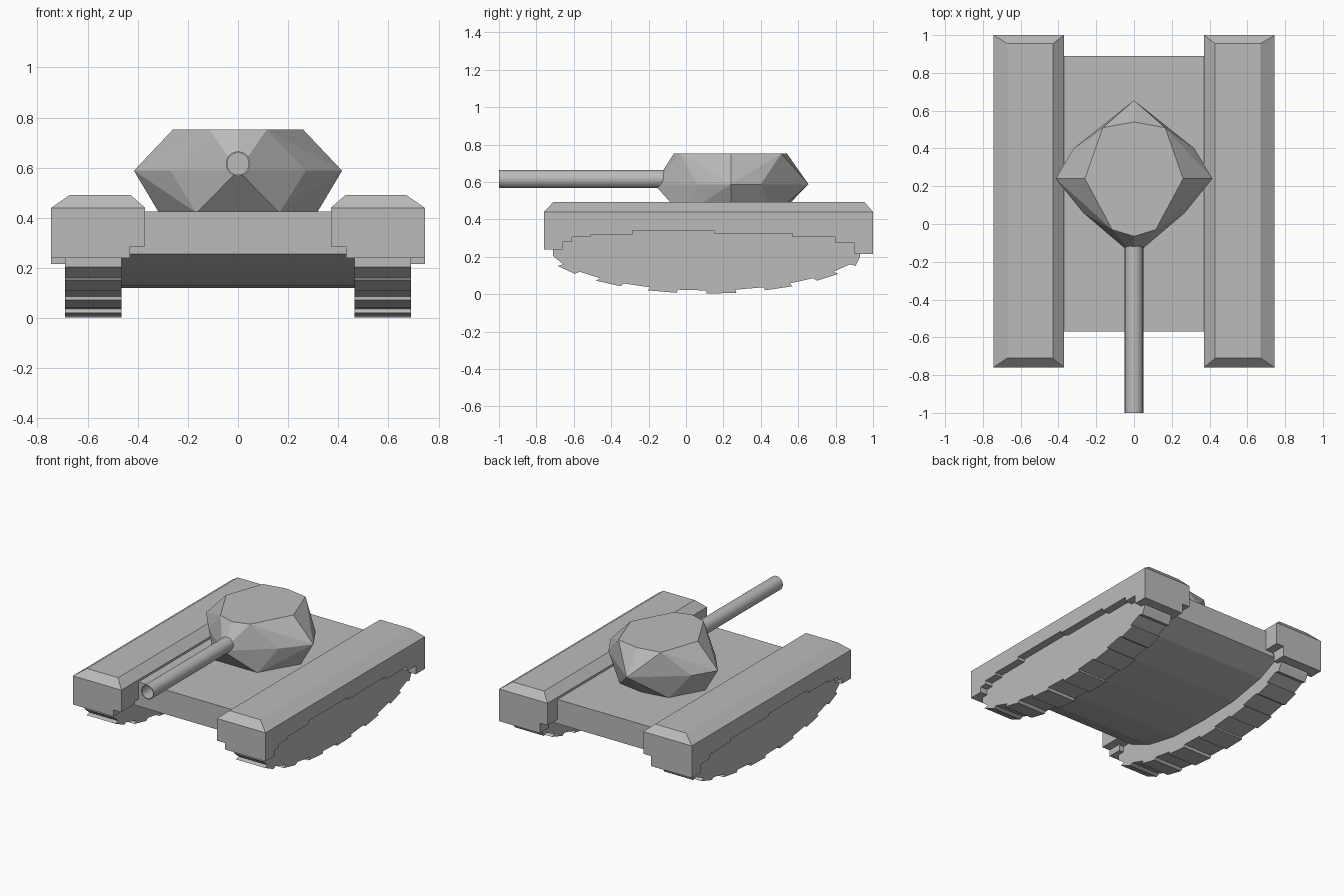
import bpy, bmesh
from math import sin, cos, radians
from mathutils import Matrix

cube = bpy.data.objects.get("Cube")
if cube:
    bpy.data.objects.remove(cube)

GREY = (0.5, 0.5, 0.5, 1)
grey = bpy.data.materials.new("plain grey")
grey.use_nodes = True
grey.diffuse_color = GREY
grey.node_tree.nodes["Principled BSDF"].inputs["Base Color"].default_value = GREY


def finish(name, bm, mirror=False):
    bmesh.ops.recalc_face_normals(bm, faces=bm.faces)
    mesh = bpy.data.meshes.new(name)
    bm.to_mesh(mesh)
    bm.free()
    mesh.materials.append(grey)
    ob = bpy.data.objects.new(name, mesh)
    bpy.context.collection.objects.link(ob)
    if mirror:
        ob.modifiers.new("Mirror", "MIRROR").use_mirror_merge = False
    return ob


def extrude_side(name, outline, x0, x1, mirror=False):
    """Extrude a side outline of (y, z) points from x0 to x1."""
    bm = bmesh.new()
    face = bm.faces.new([bm.verts.new((x0, y, z)) for y, z in outline])
    new = bmesh.ops.extrude_face_region(bm, geom=[face])["geom"]
    moved = [v for v in new if isinstance(v, bmesh.types.BMVert)]
    bmesh.ops.translate(bm, verts=moved, vec=(x1 - x0, 0, 0))
    return finish(name, bm, mirror)


# Hull with a rounded belly
extrude_side("hull", [(-.57, .425), (-.57, .255), (-.4, .18), (-.15, .13), (.15, .12),
                      (.45, .13), (.72, .18), (.89, .255), (.89, .425)], -.465, .465)

# Tracks: half ellipse with alternating raised pads
track = []
for a in range(-70, 70, 10):
    raised = (a // 10) % 2 == 0
    ry, rz = (.92, .297) if raised else (.885, .28)
    for t in (radians(a), radians(a + 10)):
        y = min(max(.11 + ry * sin(t), -.71), .93)
        track.append((y, .3 - rz * cos(t)))
track += [(.93, .36), (-.71, .36)]
extrude_side("track", track, .465, .69, True)

# Fender skirts: stepped lower edge over the track
steps = [(-.76, .24), (-.66, .28), (-.61, .305), (-.51, .32), (-.285, .34),
         (.15, .325), (.57, .305), (.8, .275), (.9, .215)]
ends = [y for y, z in steps[1:]] + [1]


def skirt_outline(lowest):
    points = []
    for (y, z), y_end in zip(steps, ends):
        z = max(z, lowest)
        points += [(y, z), (y_end, z)]
    clean = [p for i, p in enumerate(points) if i == 0 or p != points[i - 1]]
    return clean + [(1, .44), (-.76, .44)]


extrude_side("fender_outer", skirt_outline(0), .43, .745, True)
extrude_side("fender_inner_lip", skirt_outline(.285), .37, .43, True)

# Fender tops with sloping edges
bm = bmesh.new()
for x0, x1, y0, y1, z in ((.37, .745, -.76, 1, .44), (.43, .67, -.71, .955, .492)):
    for x in (x0, x1):
        for y in (y0, y1):
            bm.verts.new((x, y, z))
bmesh.ops.convex_hull(bm, input=bm.verts)
bmesh.ops.dissolve_limit(bm, angle_limit=.01, verts=bm.verts, edges=bm.edges)
finish("fender_top", bm, True)

# Faceted turret: three rings of half points, mirrored and wrapped
rings = {.752: [(0, -.065), (.115, -.03), (.26, .24), (.165, .51), (0, .54)],
         .588: [(0, -.17), (.27, .06), (.415, .24), (.32, .4), (0, .655)],
         .42: [(.165, -.02), (.315, .24), (.19, .46), (0, .49)]}
bm = bmesh.new()
for z, ring in rings.items():
    for x, y in ring:
        for side in ((1, -1) if x else (1,)):
            bm.verts.new((side * x, y, z))
bmesh.ops.convex_hull(bm, input=bm.verts)
bmesh.ops.dissolve_limit(bm, angle_limit=.01, verts=bm.verts, edges=bm.edges)
finish("turret", bm)

# Gun barrel with a bored muzzle
bm = bmesh.new()
bmesh.ops.create_cone(bm, cap_ends=True, segments=24, radius1=.049, radius2=.049, depth=1,
                      matrix=Matrix.Translation((0, -.5, .616)) @ Matrix.Rotation(radians(90), 4, "X"))
muzzle = min(bm.faces, key=lambda f: f.calc_center_median().y)
bmesh.ops.inset_region(bm, faces=[muzzle], thickness=.006)
bore = bmesh.ops.extrude_face_region(bm, geom=[muzzle])["geom"]
bmesh.ops.translate(bm, verts=[v for v in bore if isinstance(v, bmesh.types.BMVert)], vec=(0, .3, 0))
if muzzle.is_valid:
    bmesh.ops.delete(bm, geom=[muzzle], context="FACES_ONLY")
barrel = finish("gun_barrel", bm)
bpy.ops.object.select_all(action="DESELECT")
barrel.select_set(True)
bpy.context.view_layer.objects.active = barrel
bpy.ops.object.shade_smooth_by_angle(angle=radians(35))
